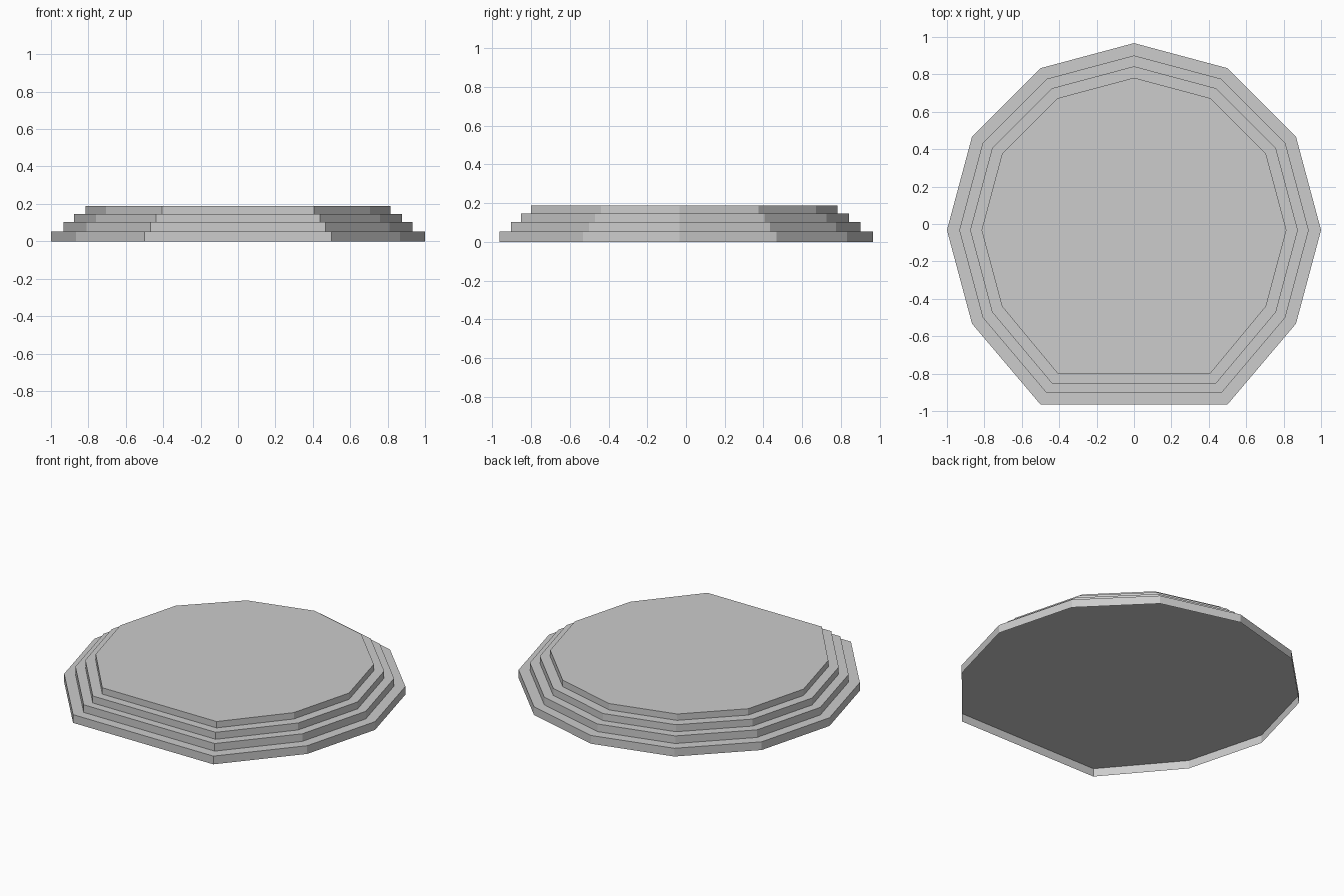
import bpy, bmesh, math

if "Cube" in bpy.data.objects:
    bpy.data.objects.remove(bpy.data.objects["Cube"])

grey = bpy.data.materials.new("plain_grey")
grey.diffuse_color = (0.604, 0.604, 0.604, 1)
grey.use_nodes = True
grey.node_tree.nodes["Principled BSDF"].inputs["Base Color"].default_value = grey.diffuse_color

CENTRE_Y = -0.033


def tier(name, radius, front_y, z0, z1):
    """Twelve-sided step with its front side pulled out flat; open underneath."""
    bm = bmesh.new()
    ring = []
    for i in range(12):
        a = math.pi / 2 + i * math.tau / 12
        # the frontmost corner is dropped so the front is one straight side
        if i == 6:
            continue
        x, y = radius * math.cos(a), CENTRE_Y + radius * math.sin(a)
        if i in (5, 7):
            y = front_y
        ring.append((x, y))
    low = [bm.verts.new((x, y, z0)) for x, y in ring]
    high = [bm.verts.new((x, y, z1)) for x, y in ring]
    n = len(ring)
    for i in range(n):
        j = (i + 1) % n
        bm.faces.new((low[i], low[j], high[j], high[i]))
    bm.faces.new(high)
    mesh = bpy.data.meshes.new(name)
    bm.to_mesh(mesh)
    bm.free()
    mesh.materials.append(grey)
    bpy.context.collection.objects.link(bpy.data.objects.new(name, mesh))


# Stacked steps from the ground up
tier("base_step", 1.0, -0.965, 0.0, 0.053)
tier("second_step", 0.934, -0.904, 0.053, 0.102)
tier("third_step", 0.876, -0.853, 0.102, 0.147)
tier("top_platform", 0.815, -0.80, 0.147, 0.188)
